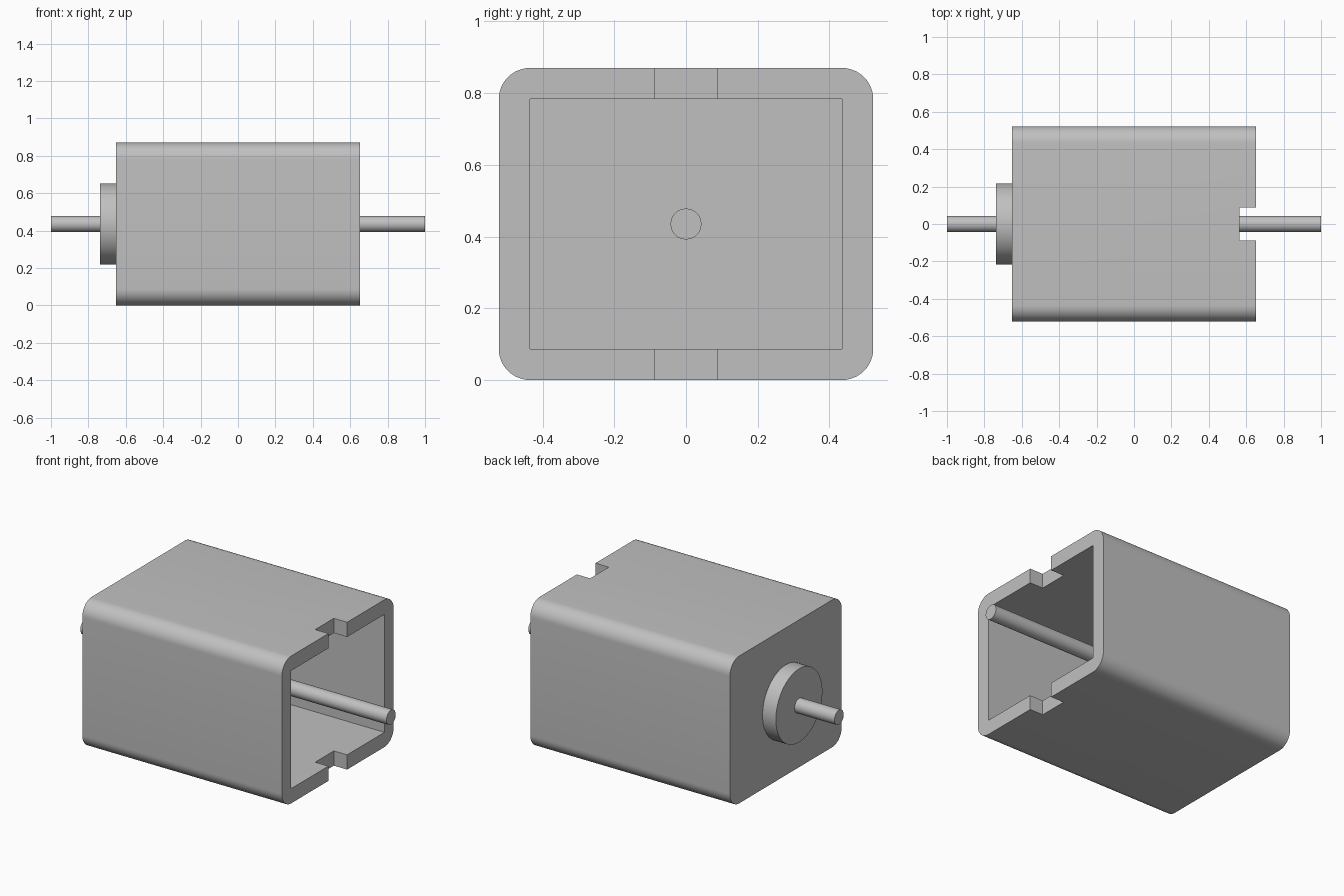
import bpy
import math
from mathutils import Matrix

cube = bpy.data.objects.get("Cube")
if cube:
    bpy.data.objects.remove(cube, do_unlink=True)

LENGTH, WIDTH, HEIGHT = 1.304, 1.044, 0.87
WALL = 0.087
MID = HEIGHT / 2
END = LENGTH / 2

grey = bpy.data.materials.new("metal grey")
grey.use_nodes = True
grey.diffuse_color = (0.53, 0.53, 0.53, 1)
grey.node_tree.nodes["Principled BSDF"].inputs["Base Color"].default_value = grey.diffuse_color


def box(name, x0, x1, width, height):
    """Box spanning x0..x1, centred on the shaft axis."""
    bpy.ops.mesh.primitive_cube_add(size=1, location=((x0 + x1) / 2, 0, MID))
    ob = bpy.context.object
    ob.name = name
    ob.data.transform(Matrix.Diagonal((x1 - x0, width, height, 1)))
    ob.data.materials.append(grey)
    return ob


def rod(name, x0, x1, radius):
    """Cylinder along x on the shaft axis."""
    bpy.ops.mesh.primitive_cylinder_add(vertices=64, radius=radius, depth=x1 - x0,
                                        location=((x0 + x1) / 2, 0, MID))
    ob = bpy.context.object
    ob.name = name
    ob.data.transform(Matrix.Rotation(math.pi / 2, 4, "Y"))
    ob.data.materials.append(grey)
    bpy.ops.object.shade_smooth_by_angle(angle=math.radians(30))
    return ob


def apply_modifiers(ob):
    bpy.ops.object.select_all(action="DESELECT")
    ob.select_set(True)
    bpy.context.view_layer.objects.active = ob
    for mod in list(ob.modifiers):
        bpy.ops.object.modifier_apply(modifier=mod.name)


# Casing: box with its four long edges rounded
casing = box("casing", -END, END, WIDTH, HEIGHT)
weight = casing.data.attributes.new("bevel_weight_edge", "FLOAT", "EDGE")
for edge in casing.data.edges:
    a, b = (casing.data.vertices[i].co for i in edge.vertices)
    weight.data[edge.index].value = 1.0 if abs(a.x - b.x) > WALL else 0.0
bevel = casing.modifiers.new("rounded edges", "BEVEL")
bevel.limit_method = "WEIGHT"
bevel.width = WALL
bevel.segments = 12

# Hollow interior open at one end, and the notches above and below the opening
cutters = [
    box("cavity_cutter", WALL - END, END + WALL, WIDTH - 2 * WALL, HEIGHT - 2 * WALL),
    box("notch_cutter", END - WALL, END + 2 * WALL, 2 * WALL, HEIGHT + WALL),
]
for cutter in cutters:
    cutter.hide_render = True
    cut = casing.modifiers.new(cutter.name, "BOOLEAN")
    cut.operation = "DIFFERENCE"
    cut.solver = "EXACT"
    cut.object = cutter
apply_modifiers(casing)
for cutter in cutters:
    bpy.data.objects.remove(cutter, do_unlink=True)
bpy.ops.object.shade_smooth_by_angle(angle=math.radians(30))

# Bearing boss on the closed end and the shaft running right through
rod("bearing_boss", -END - WALL, -END, 0.217)
rod("shaft", -1, 1, 0.043)
